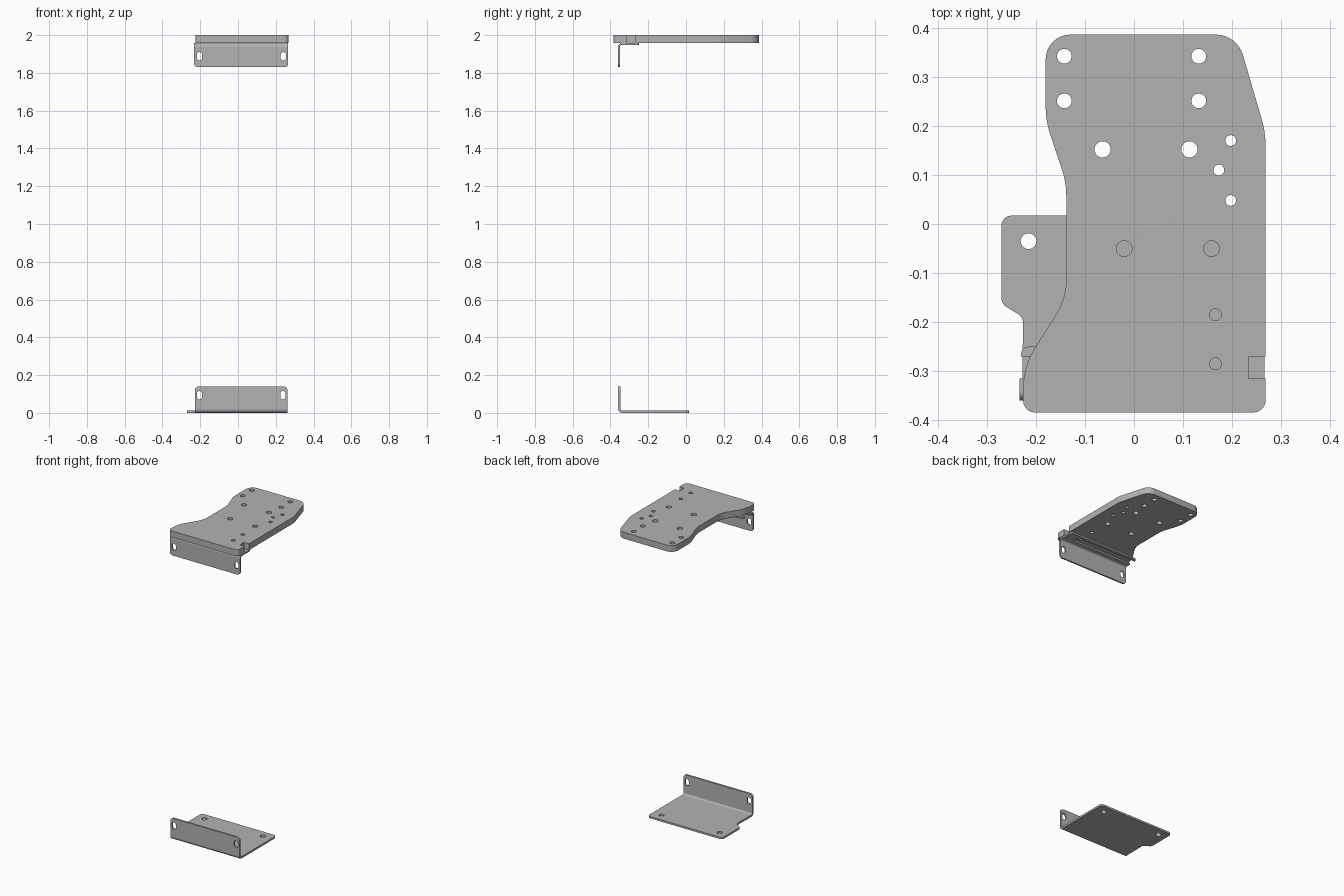
import bpy, bmesh, math
from mathutils import Vector, Matrix

if "Cube" in bpy.data.objects:
    bpy.data.objects.remove(bpy.data.objects["Cube"])

grey = bpy.data.materials.new("plain_grey")
grey.diffuse_color = (0.45, 0.45, 0.45, 1)
grey.use_nodes = True
grey.node_tree.nodes["Principled BSDF"].inputs["Base Color"].default_value = grey.diffuse_color


def rounded(points, steps=8):
    """Closed outline from (x, y, corner radius) points."""
    out = []
    for i, (x, y, r) in enumerate(points):
        p = Vector((x, y))
        if r == 0:
            out.append(p)
            continue
        u = (Vector(points[i - 1][:2]) - p).normalized()
        v = (Vector(points[(i + 1) % len(points)][:2]) - p).normalized()
        a = u.angle(v)
        c = p + (u + v).normalized() * r / math.sin(a / 2)
        s, e = p + u * r / math.tan(a / 2) - c, p + v * r / math.tan(a / 2) - c
        phi = math.pi - a
        for k in range(steps + 1):
            t = k / steps
            out.append(c + (math.sin((1 - t) * phi) * s + math.sin(t * phi) * e) / math.sin(phi))
    return out


def circle(x, y, r, stretch=0, n=32):
    """Round hole, or an upright slot when stretch is given."""
    out = []
    for k in range(n):
        a = 2 * math.pi * (k + 0.5) / n
        out.append(Vector((x + r * math.cos(a),
                           y + r * math.sin(a) + math.copysign(stretch, math.sin(a)))))
    return out


def sheet(name, loops, thickness, matrix):
    """Flat sheet with holes; the first loop is the outline."""
    cu = bpy.data.curves.new(name, 'CURVE')
    cu.dimensions = '2D'
    cu.fill_mode = 'BOTH'
    cu.extrude = thickness / 2
    for loop in loops:
        sp = cu.splines.new('POLY')
        sp.points.add(len(loop) - 1)
        for pt, co in zip(sp.points, loop):
            pt.co = (co.x, co.y, 0, 1)
        sp.use_cyclic_u = True
    ob = bpy.data.objects.new(name, cu)
    bpy.context.collection.objects.link(ob)
    bpy.ops.object.select_all(action='DESELECT')
    ob.select_set(True)
    bpy.context.view_layer.objects.active = ob
    bpy.ops.object.convert(target='MESH')
    ob = bpy.context.view_layer.objects.active
    ob.data.transform(matrix)
    return ob


def bend(name, x0, x1, cy, cz, r, t, sign, steps=8):
    """Quarter-round sheet bend running along x."""
    bm = bmesh.new()
    rings = []
    for k in range(steps + 1):
        a = math.pi / 2 * k / steps
        d = Vector((0, -math.cos(a), sign * math.sin(a)))
        c = Vector((0, cy, cz))
        rings.append([bm.verts.new(c + d * q + Vector((x, 0, 0)))
                      for x, q in ((x0, r), (x1, r), (x1, r - t), (x0, r - t))])
    for a, b in zip(rings, rings[1:]):
        for i in range(4):
            j = (i + 1) % 4
            bm.faces.new((a[i], a[j], b[j], b[i]))
    bm.faces.new(rings[0])
    bm.faces.new(rings[-1])
    bmesh.ops.recalc_face_normals(bm, faces=bm.faces)
    me = bpy.data.meshes.new(name)
    bm.to_mesh(me)
    bm.free()
    ob = bpy.data.objects.new(name, me)
    bpy.context.collection.objects.link(ob)
    return ob


def finish(name, parts):
    """Join the parts, weld, colour and shade."""
    bpy.ops.object.select_all(action='DESELECT')
    for p in parts:
        p.select_set(True)
    bpy.context.view_layer.objects.active = parts[0]
    if len(parts) > 1:
        bpy.ops.object.join()
    ob = bpy.context.view_layer.objects.active
    ob.name = name
    bm = bmesh.new()
    bm.from_mesh(ob.data)
    bmesh.ops.remove_doubles(bm, verts=bm.verts, dist=1e-5)
    bmesh.ops.recalc_face_normals(bm, faces=bm.faces)
    bm.to_mesh(ob.data)
    bm.free()
    ob.data.materials.clear()
    ob.data.materials.append(grey)
    bpy.ops.object.shade_smooth_by_angle(angle=math.radians(30))


def lying(z):
    return Matrix.Translation((0, 0, z))


def upright(y):
    return Matrix.Translation((0, y, 0)) @ Matrix.Rotation(math.pi / 2, 4, 'X')


# Thick top plate with a notch near the front right corner
outline = rounded([
    (-0.18, 0.386, 0.05), (-0.18, 0.21, 0.18), (-0.138, 0.085, 0.18),
    (-0.138, -0.152, 0.14), (-0.226, -0.29, 0.16), (-0.226, -0.384, 0.024),
    (0.268, -0.384, 0.024), (0.268, -0.315, 0), (0.233, -0.315, 0),
    (0.233, -0.27, 0), (0.268, -0.27, 0), (0.268, 0.187, 0.18), (0.21, 0.386, 0.058)])
holes = [(-0.142, 0.342, 0.015), (-0.142, 0.251, 0.015), (0.132, 0.342, 0.015),
         (0.132, 0.251, 0.015), (-0.064, 0.152, 0.0165), (0.113, 0.152, 0.0165),
         (0.197, 0.17, 0.011), (0.173, 0.11, 0.011), (0.197, 0.048, 0.011),
         (-0.02, -0.05, 0.016), (0.158, -0.05, 0.016),
         (0.166, -0.185, 0.012), (0.166, -0.285, 0.012)]
finish("top_plate", [sheet("plate", [outline] + [circle(*h) for h in holes], 0.041, lying(1.9795))])

# Lower bracket: floor, bend and front wall with two slots
T, R, FRONT = 0.012, 0.022, -0.36
floor = rounded([(-0.228, FRONT + R, 0), (-0.226, -0.19, 0.02), (-0.27, -0.163, 0.02),
                 (-0.27, 0.017, 0.02), (0.262, 0.017, 0.02), (0.262, FRONT + R, 0)])
wall = rounded([(-0.228, R, 0), (-0.228, 0.14, 0.02), (0.262, 0.14, 0.02), (0.262, R, 0)])
finish("lower_bracket", [
    sheet("floor", [floor, circle(-0.215, -0.035, 0.016), circle(0.2, -0.035, 0.016)], T, lying(T / 2)),
    sheet("wall", [wall] + [circle(x, 0.094, 0.014, 0.008) for x in (-0.204, 0.238)],
          T, upright(FRONT + T / 2)),
    bend("bend", -0.228, 0.262, FRONT + R, R, R, T, -1)])

# Upper bracket: hanging wall, bend and slotted flange under the top plate
T, R, TOP = 0.01, 0.02, 1.957
wall = rounded([(-0.233, TOP - R, 0), (-0.233, 1.83, 0.02), (0.266, 1.83, 0.02), (0.266, TOP - R, 0)])
flange = rounded([(-0.233, FRONT + R, 0), (-0.233, -0.315, 0), (0.19, -0.315, 0),
                  (0.19, -0.27, 0), (-0.23, -0.27, 0), (-0.23, -0.25, 0.015),
                  (0.266, -0.25, 0.015), (0.266, FRONT + R, 0)])
finish("upper_bracket", [
    sheet("flange", [flange], T, lying(TOP - T / 2)),
    sheet("wall", [wall] + [circle(x, 1.888, 0.014, 0.008) for x in (-0.204, 0.24)],
          T, upright(FRONT + T / 2)),
    bend("bend", -0.233, 0.266, FRONT + R, TOP - R, R, T, 1)])
